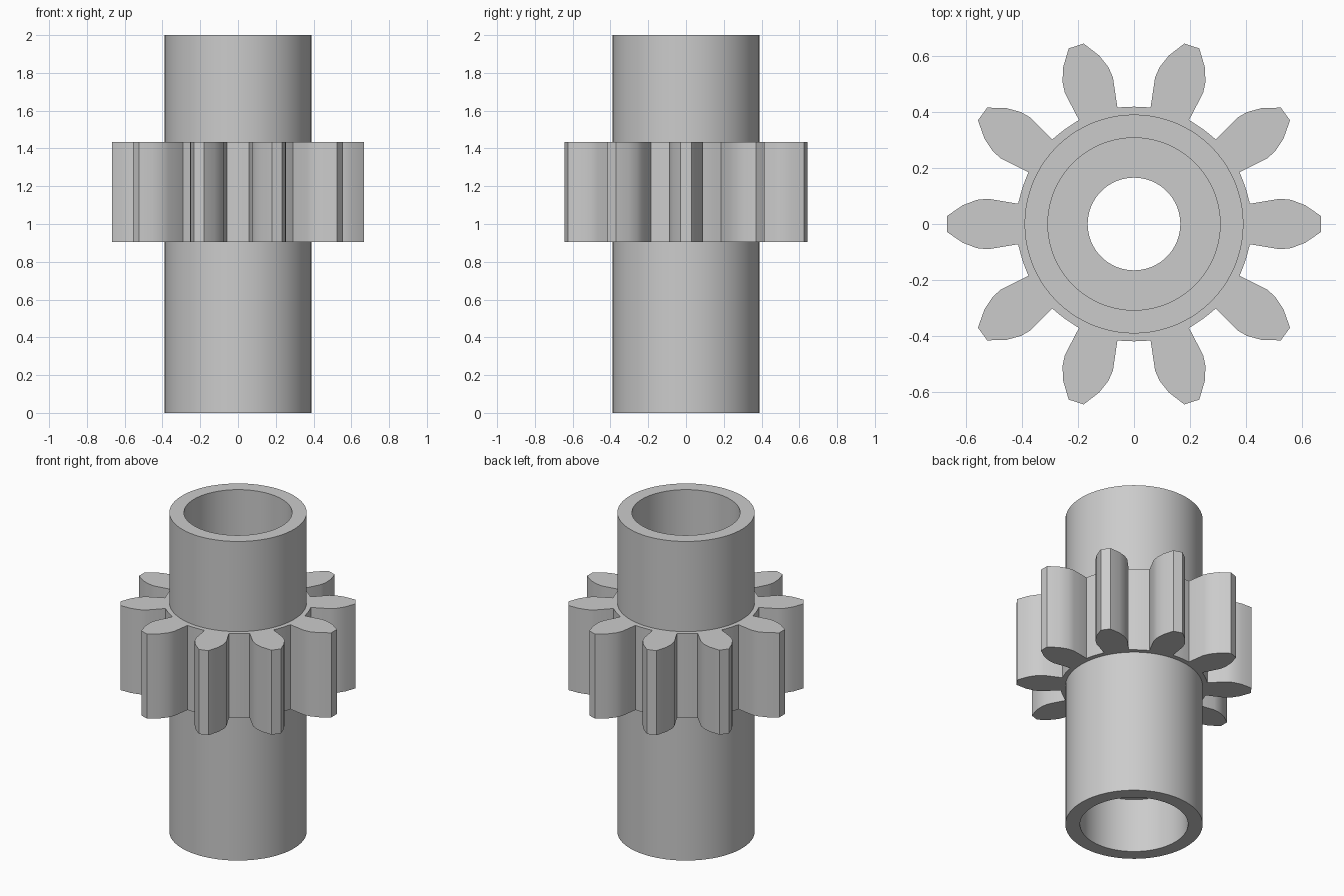
import bpy, bmesh
from math import cos, sin, tau, atan2, hypot

cube = bpy.data.objects.get("Cube")
if cube:
    bpy.data.objects.remove(cube, do_unlink=True)

steel = bpy.data.materials.new("plain grey")
steel.use_nodes = True
GREY = (0.6, 0.6, 0.6, 1)
steel.diffuse_color = GREY
steel.node_tree.nodes["Principled BSDF"].inputs["Base Color"].default_value = GREY

TEETH = 10
SEGMENTS = 80


def loft(name, rings, angle):
    """Join closed rings of points one after another, and the last to the first."""
    bm = bmesh.new()
    loops = [[bm.verts.new(p) for p in ring] for ring in rings]
    for a, b in zip(loops, loops[1:] + loops[:1]):
        for i in range(len(a)):
            j = (i + 1) % len(a)
            bm.faces.new((a[i], a[j], b[j], b[i]))
    bmesh.ops.recalc_face_normals(bm, faces=bm.faces)
    mesh = bpy.data.meshes.new(name)
    bm.to_mesh(mesh)
    bm.free()
    mesh.materials.append(steel)
    obj = bpy.data.objects.new(name, mesh)
    bpy.context.collection.objects.link(obj)
    bpy.ops.object.select_all(action="DESELECT")
    obj.select_set(True)
    bpy.context.view_layer.objects.active = obj
    bpy.ops.object.shade_smooth_by_angle(angle=angle)
    return obj


def circle(r, z):
    return [(r * cos(tau * i / SEGMENTS), r * sin(tau * i / SEGMENTS), z)
            for i in range(SEGMENTS)]


# Shaft: a tube with a wide counterbore at each end and a narrow bore between
shaft_profile = [(0.39, 0), (0.39, 2), (0.307, 2), (0.307, 1.66),
                 (0.165, 1.66), (0.165, 0.34), (0.307, 0.34), (0.307, 0)]
loft("shaft", [circle(r, z) for r, z in shaft_profile], 0.5)

# Gear: one tooth flank mirrored and repeated, with curved root gaps between
flank = [(0.413, 0.072), (0.52, 0.09), (0.56, 0.086), (0.61, 0.067), (0.667, 0.028)]
tooth = [(x, -y) for x, y in flank] + flank[::-1]
polar = [(hypot(x, y), atan2(y, x)) for x, y in tooth]
base = polar[-1][1]
gap = tau / TEETH - 2 * base
polar += [(0.418, base + gap * k / 4) for k in range(1, 4)]
outline = [(r, a + tau * t / TEETH) for t in range(TEETH) for r, a in polar]


def gear_ring(z, inner=None):
    return [((inner or r) * cos(a), (inner or r) * sin(a), z) for r, a in outline]


BOTTOM, TOP = 0.905, 1.435
loft("gear", [gear_ring(BOTTOM, 0.385), gear_ring(BOTTOM),
              gear_ring(TOP), gear_ring(TOP, 0.385)], 0.45)
